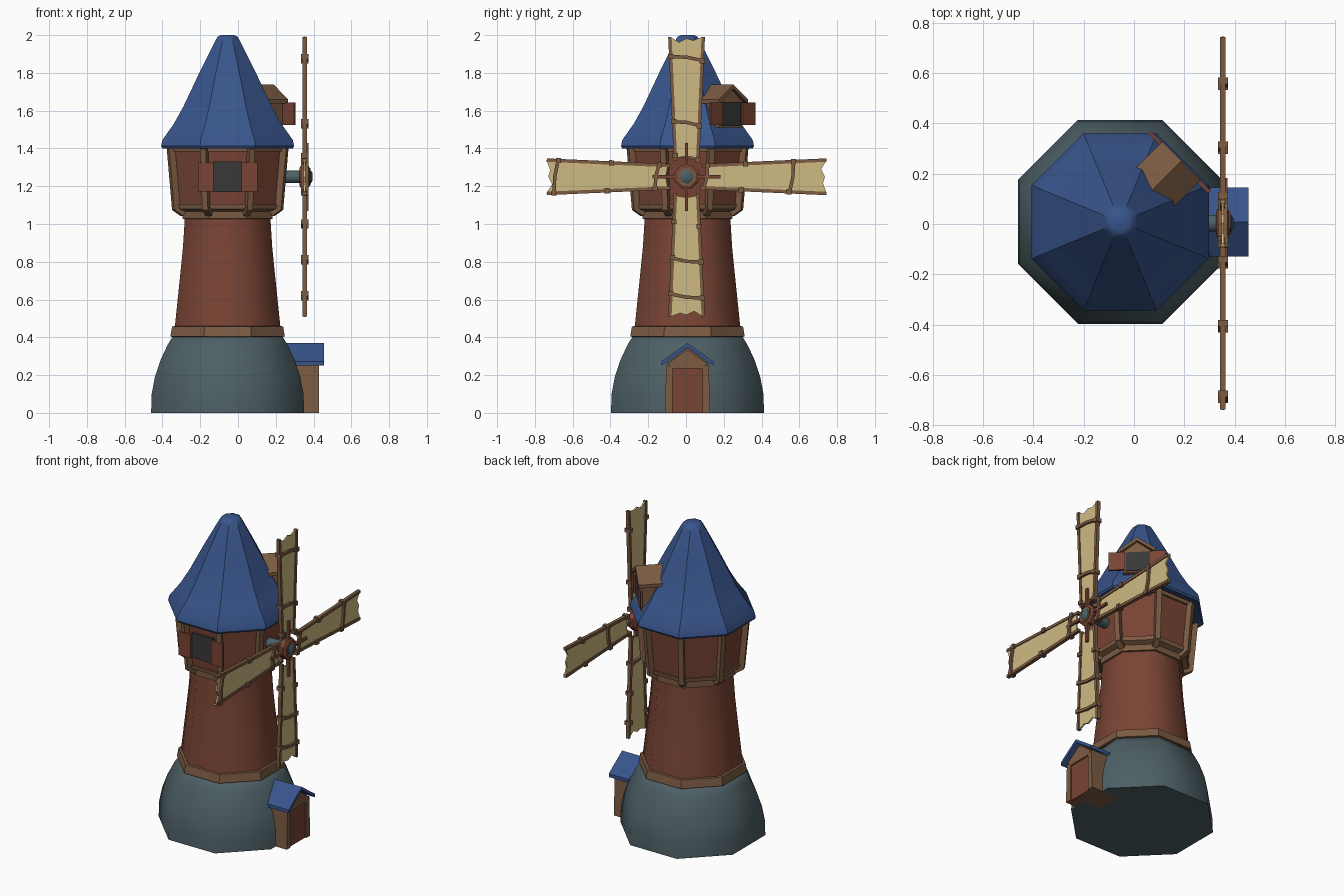
import bpy, bmesh, math
from mathutils import Vector

if "Cube" in bpy.data.objects:
    bpy.data.objects.remove(bpy.data.objects["Cube"])

CX, CY = -0.055, 0.008          # tower axis
COS = math.cos(math.pi / 8)


def material(name, rgb):
    m = bpy.data.materials.new(name)
    m.diffuse_color = (*rgb, 1)
    m.use_nodes = True
    m.node_tree.nodes["Principled BSDF"].inputs["Base Color"].default_value = m.diffuse_color
    return m


STONE = material("stone", (0.075, 0.115, 0.13))
BRICK = material("brick", (0.19, 0.058, 0.034))
WOOD = material("wood", (0.20, 0.105, 0.055))
BLUE = material("blue_tiles", (0.04, 0.09, 0.26))
SAIL = material("sailcloth", (0.62, 0.49, 0.23))
DARK = material("dark_pane", (0.04, 0.04, 0.04))


def make(name, verts, faces, mat, smooth=None):
    bm = bmesh.new()
    vs = [bm.verts.new(v) for v in verts]
    for f in faces:
        bm.faces.new([vs[i] for i in f])
    bmesh.ops.recalc_face_normals(bm, faces=bm.faces)
    me = bpy.data.meshes.new(name)
    bm.to_mesh(me)
    bm.free()
    me.materials.append(mat)
    if smooth:
        for p in me.polygons:
            p.use_smooth = True
        me.set_sharp_from_angle(angle=math.radians(smooth))
    ob = bpy.data.objects.new(name, me)
    bpy.context.collection.objects.link(ob)
    return ob


def loft(name, rings, mat, smooth=None):
    """Skin equal-sized rings of points and cap both ends."""
    n = len(rings[0])
    faces = [[k * n + i, k * n + (i + 1) % n, (k + 1) * n + (i + 1) % n, (k + 1) * n + i]
             for k in range(len(rings) - 1) for i in range(n)]
    last = (len(rings) - 1) * n
    faces += [list(range(n)), list(range(last, last + n))]
    return make(name, [v for r in rings for v in r], faces, mat, smooth)


def corner(i, apothem, z):
    a = math.pi / 8 + i * math.pi / 4
    return Vector((CX + apothem / COS * math.cos(a), CY + apothem / COS * math.sin(a), z))


def octagon(name, profile, mat, smooth=None):
    """Eight-sided turned shape from (apothem, z) pairs."""
    return loft(name, [[corner(i, r, z) for i in range(8)] for r, z in profile], mat, smooth)


def turned_x(name, profile, mat, n, centre, smooth=None):
    """Turned shape along x from (radius, x) pairs."""
    ring = [(math.cos(2 * math.pi * (i + .5) / n), math.sin(2 * math.pi * (i + .5) / n)) for i in range(n)]
    return loft(name, [[(x, centre[1] + r * c, centre[2] + r * s) for c, s in ring] for r, x in profile],
                mat, smooth)


def beam(name, pts, out, w, d, mat):
    """Rectangular bar through points: w sideways, d along 'out'."""
    pts = [Vector(p) for p in pts]
    axis = (pts[-1] - pts[0]).normalized()
    out = (out - out.dot(axis) * axis).normalized()
    side = axis.cross(out)
    return loft(name, [[p + side * w / 2 * a + out * d / 2 * b
                        for a, b in ((-1, -1), (1, -1), (1, 1), (-1, 1))] for p in pts], mat)


def prism(name, angle, outline, near, far, mat):
    """Extrude an (across, z) outline radially outwards from the tower axis."""
    c, s = math.cos(angle), math.sin(angle)
    return loft(name, [[(CX + c * d - s * a, CY + s * d + c * a, z) for a, z in outline]
                       for d in (near, far)], mat)


def rect(a0, a1, z0, z1):
    return [(a0, z0), (a1, z0), (a1, z1), (a0, z1)]


def chevron(h, eave, peak, t):
    return [(-h, eave), (-h, eave + t), (0, peak), (h, eave + t), (h, eave), (0, peak - t)]


def gable(h0, h1, z0, z1, peak):
    return [(-h0, z0), (h0, z0), (h1, z1), (0, peak), (-h1, z1)]


# Tower body
octagon("stone_base", [(.405, 0), (.402, .10), (.385, .19), (.355, .28), (.318, .36), (.29, .405)], STONE, 60)
octagon("lower_trim", [(.285, .40), (.303, .405), (.294, .458), (.27, .46)], WOOD)
octagon("brick_tower", [(.28, .45), (.252, .72), (.236, .88), (.226, 1.04)], BRICK, 60)
octagon("upper_trim", [(.22, 1.025), (.238, 1.028), (.238, 1.07), (.22, 1.075)], WOOD)
octagon("cabin_walls", [(.22, 1.06), (.262, 1.085), (.288, 1.42)], BRICK)
octagon("cabin_sill", [(.235, 1.065), (.268, 1.08), (.272, 1.105), (.25, 1.105)], WOOD)
octagon("cabin_top_rail", [(.27, 1.385), (.297, 1.385), (.299, 1.41), (.27, 1.41)], WOOD)
octagon("roof", [(.28, 1.43), (.345, 1.40), (.352, 1.412), (.345, 1.445), (.285, 1.53), (.235, 1.62),
                 (.15, 1.80), (.068, 1.965), (.052, 1.992), (.035, 2.0)], BLUE, 36)

# Corner posts with kicked-in feet
for i in range(8):
    out = Vector((math.cos(math.pi / 8 + i * math.pi / 4), math.sin(math.pi / 8 + i * math.pi / 4), 0))
    beam("corner_post", [corner(i, .272, 1.075), corner(i, .30, 1.40)], out, .032, .035, WOOD)
    beam("post_foot", [corner(i, .235, 1.055), corner(i, .278, 1.085)], Vector((0, 0, 1)), .034, .03, WOOD)

# Front window
F = -math.pi / 2
prism("front_window_pane", F, rect(-.075, .075, 1.17, 1.33), .26, .297, DARK)
for s in (-1, 1):
    prism("front_shutter", F, rect(s * .074, s * .158, 1.172, 1.325), .298, .315, BRICK)

# Entrance porch
prism("porch_walls", 0, gable(.12, .112, 0, .26, .345), .28, .472, WOOD)
prism("porch_roof", 0, chevron(.137, .25, .37, .022), .31, .51, BLUE)
prism("door", 0, rect(-.082, .082, 0, .235), .46, .476, BRICK)
for s in (-1, 1):
    prism("door_jamb", 0, [(s * .08, 0), (s * .12, 0), (s * .112, .26), (s * .08, .24)], .465, .485, WOOD)
prism("door_lintel", 0, gable(.08, .105, .235, .262, .335), .465, .485, WOOD)

# Roof dormer facing the rear right
D = math.pi / 4
prism("dormer_body", D, gable(.085, .085, 1.51, 1.65, 1.715), .14, .325, WOOD)
prism("dormer_roof", D, chevron(.108, 1.638, 1.738, .022), .17, .345, WOOD)
prism("dormer_pane", D, rect(-.07, .07, 1.52, 1.645), .32, .331, DARK)
for s in (-1, 1):
    prism("dormer_shutter", D, rect(s * .075, s * .168, 1.523, 1.642), .328, .342, BRICK)

# Axle and hub
HUB = Vector((.353, .003, 1.25))
X = Vector((1, 0, 0))
turned_x("axle", [(.034, .18), (.034, .37), (.036, .375), (.036, .385), (.02, .395)], STONE, 12, HUB, 40)
turned_x("hub", [(.05, .325), (.068, .335), (.068, .37), (.055, .378)], BRICK, 8, HUB)
turned_x("hub_ring", [(.05, .36), (.05, .383), (.04, .383)], WOOD, 8, HUB)

# Sails: angle, then (distance, side) of each cross bar, +1 towards the viewer
SAILS = [(0, [(.10, 1), (.30, -1), (.555, 1)]), (90, [(.10, -1), (.28, 1), (.625, 1)]),
         (180, [(.155, 1), (.41, -1), (.69, 1)]), (270, [(.25, -1), (.44, 1), (.63, 1)])]
for deg, bars in SAILS:
    a = math.radians(deg)
    u, t = Vector((0, math.cos(a), math.sin(a))), Vector((0, -math.sin(a), math.cos(a)))

    def P(r, s, x=0):
        return HUB + u * r + t * s + X * x

    def half(r):
        return .055 + .045 * r
    cloth = [(.10, -.057), (.70, -.085), (.742, -.088), (.722, -.035), (.732, 0), (.712, .04),
             (.742, .088), (.70, .085), (.10, .057), (.11, 0)]
    loft("sail_cloth", [[P(r, s, x) for r, s in cloth] for x in (-.005, .005)], SAIL)
    for s in (-1, 1):
        beam("sail_rail", [P(.085, s * half(.085)), P(.74, s * half(.74))], X, .018, .022, WOOD)
    for r, side in bars:
        h = half(r) + .014
        beam("sail_bar", [P(r - .012, -h, side * .013), P(r + .008, 0, side * .012),
                          P(r + .012, h, side * .013)], X, .018, .014, WOOD)
        for s in (-1, 1):
            beam("bar_lashing", [P(r + s * .012 - .013, s * half(r)), P(r + s * .012 + .013, s * half(r))],
                 X, .028, .04, WOOD)
    beam("sail_spar", [P(.04, 0, .008), P(.18, 0, .008)], X, .017, .022, BRICK)
